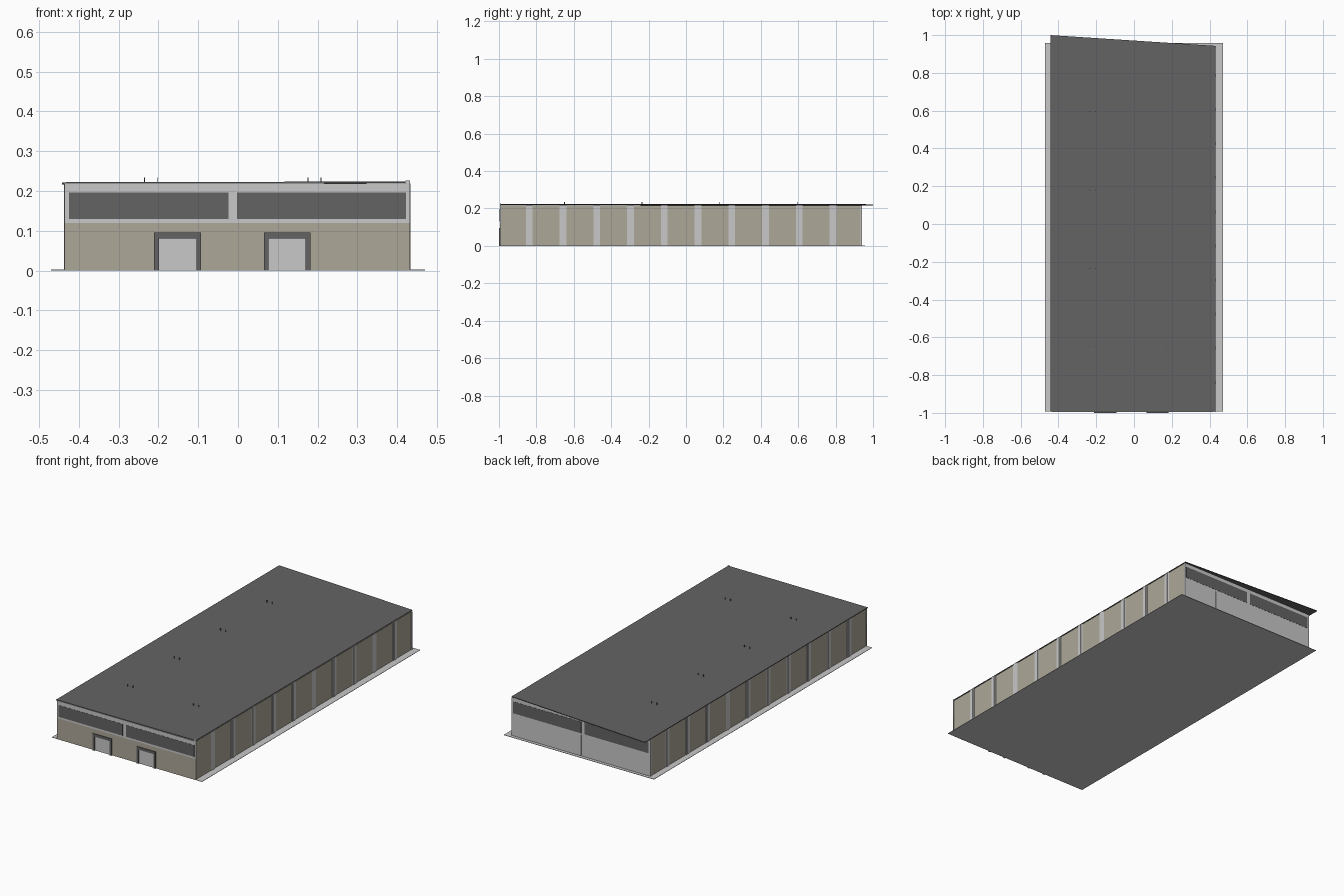
import bpy, bmesh

if "Cube" in bpy.data.objects:
    bpy.data.objects.remove(bpy.data.objects["Cube"])


def material(name, rgb):
    m = bpy.data.materials.new(name)
    m.diffuse_color = (*rgb, 1)
    m.use_nodes = True
    m.node_tree.nodes["Principled BSDF"].inputs["Base Color"].default_value = m.diffuse_color
    return m


BEIGE = material("beige cladding", (0.42, 0.39, 0.315))
LIGHT = material("light grey", (0.578, 0.578, 0.578))
DARK = material("dark grey", (0.127, 0.127, 0.127))


def mesh_object(name, bm, mat):
    bmesh.ops.recalc_face_normals(bm, faces=bm.faces)
    me = bpy.data.meshes.new(name)
    bm.to_mesh(me)
    bm.free()
    me.materials.append(mat)
    ob = bpy.data.objects.new(name, me)
    bpy.context.collection.objects.link(ob)
    return ob


def box(name, x, y, z, mat):
    """Box from (min, max) pairs."""
    bm = bmesh.new()
    bmesh.ops.create_cube(bm, size=1)
    for v in bm.verts:
        v.co = [r[0] if c < 0 else r[1] for c, r in zip(v.co, (x, y, z))]
    return mesh_object(name, bm, mat)


XL, XR = -0.437, 0.433
YF, YB = -0.995, 0.94

# Ground slab
box("ground_slab", (-0.47, 0.47), (-0.993, 0.958), (0, 0.002), LIGHT)

# Main body: beige core between light and beige end walls
box("side_walls", (XL + 0.003, XR - 0.003), (YF + 0.004, YB - 0.004), (0.001, 0.217), BEIGE)
box("front_wall_lower", (XL, XR), (YF, YF + 0.006), (0.001, 0.12), BEIGE)
box("front_wall_upper", (XL, XR), (YF, YF + 0.006), (0.12, 0.219), LIGHT)
box("back_wall_upper", (XL, XR), (YB - 0.006, YB), (0.12, 0.217), LIGHT)

# Back wall lower panels with narrow joints
w = (XR - XL) / 4
for i in range(4):
    x0 = XL + i * w
    box(f"back_panel_{i}", (x0 + (0.001 if i else 0), x0 + w - (0.001 if i < 3 else 0)),
        (YB - 0.006, YB), (0.001, 0.12), LIGHT)

# Window bands on both ends
for i, x in enumerate([(-0.425, -0.024), (-0.003, 0.423)]):
    box(f"front_window_{i}", x, (YF - 0.001, YF + 0.002), (0.13, 0.196), DARK)
    box(f"back_window_{i}", x, (YB - 0.002, YB + 0.001), (0.13, 0.196), DARK)

# Doors with dark frames
for i, (x0, x1) in enumerate([(-0.211, -0.093), (0.065, 0.182)]):
    t = 0.012
    box(f"door_panel_{i}", (x0 + t, x1 - t), (YF - 0.001, YF + 0.003), (0.001, 0.081), LIGHT)
    box(f"door_frame_left_{i}", (x0, x0 + t), (-1, YF + 0.003), (0, 0.08), DARK)
    box(f"door_frame_right_{i}", (x1 - t, x1), (-1, YF + 0.003), (0, 0.08), DARK)
    box(f"door_frame_top_{i}", (x0, x1), (-1, YF + 0.003), (0.08, 0.095), DARK)

# Columns along both long sides: flat plate with a raised rib
for i in range(10):
    y = -0.838 + i * 0.1805
    for side, xw, s in (("left", XL + 0.003, -1), ("right", XR - 0.003, 1)):
        for part, hw, d in (("plate", 0.018, 0.0015), ("rib", 0.008, 0.004)):
            x = sorted((xw - s * 0.002, xw + s * d))
            box(f"{side}_column_{part}_{i}", x, (y - hw, y + hw), (0.001, 0.219), LIGHT)

# Roof sheet: slightly skewed and overhanging at the back left
bm = bmesh.new()
corners = [(-0.443, -0.993, 0.222), (0.431, -0.993, 0.224),
           (0.431, 0.943, 0.224), (-0.443, 1.0, 0.220)]
top = [bm.verts.new(c) for c in corners]
low = [bm.verts.new((x, y, z - 0.004)) for x, y, z in corners]
bm.faces.new(top)
bm.faces.new(low[::-1])
for i in range(4):
    j = (i + 1) % 4
    bm.faces.new((top[i], low[i], low[j], top[j]))
mesh_object("roof", bm, DARK)

# Small parapet end at the right front corner
box("parapet_end", (0.421, XR), (YF, YF + 0.006), (0.215, 0.226), LIGHT)

# Thin roof vents
for i, y in enumerate((-0.65, -0.235, 0.18, 0.595)):
    for x in (-0.235, -0.202):
        box(f"roof_vent_{i}", (x - 0.001, x + 0.001), (y - 0.002, y + 0.002), (0.215, 0.234), DARK)
for x in (0.176, 0.209):
    box("roof_vent_right", (x - 0.001, x + 0.001), (-0.652, -0.648), (0.215, 0.234), DARK)
